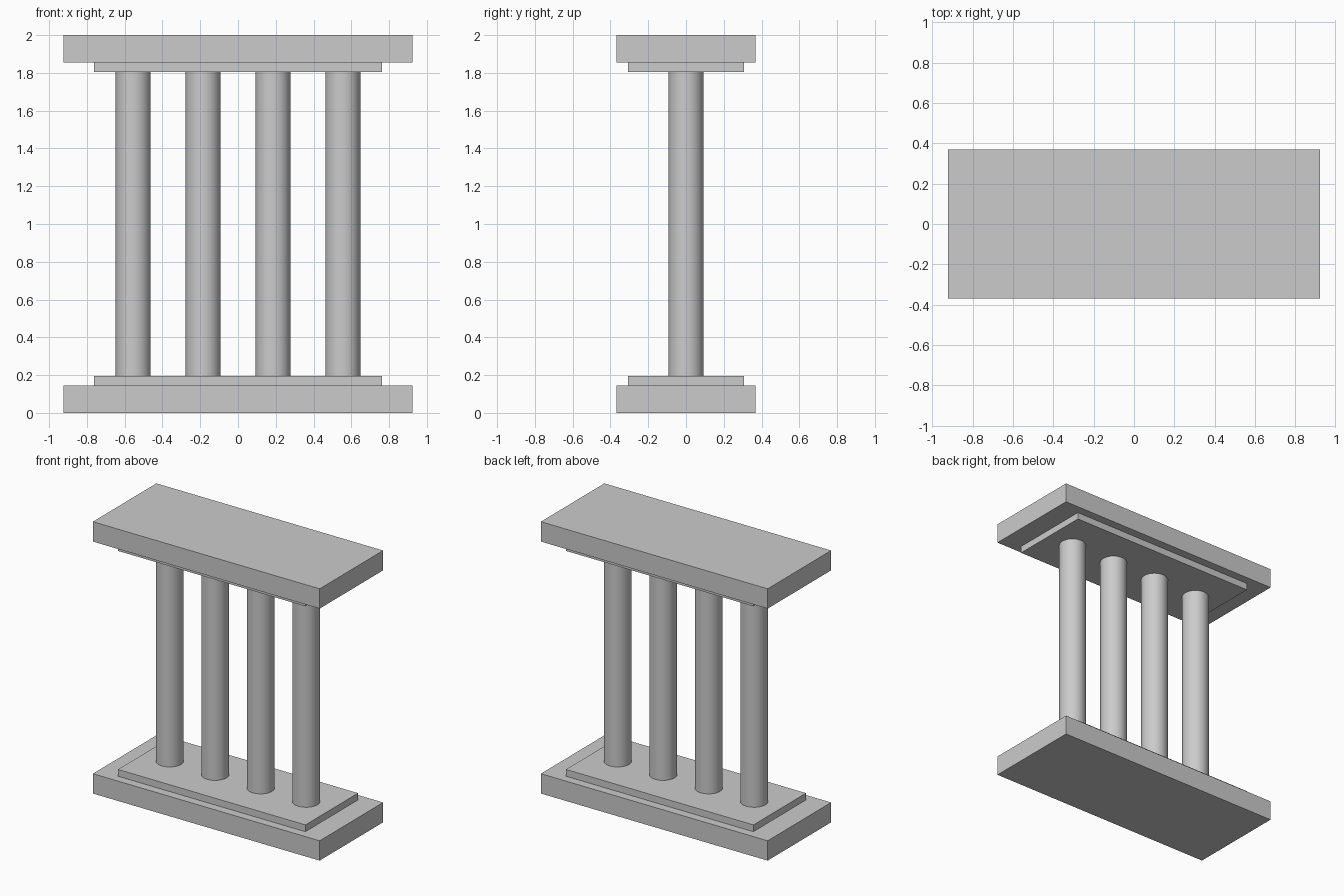
import bpy

if "Cube" in bpy.data.objects:
    bpy.data.objects.remove(bpy.data.objects["Cube"])

SLAB_Z, STEP_Z = 0.146, 0.05
HEIGHT = 2.0


def block(name, width, depth, z0, z1):
    bpy.ops.mesh.primitive_cube_add(size=1, location=(0, 0, (z0 + z1) / 2))
    ob = bpy.context.object
    ob.name = name
    ob.scale = (width, depth, z1 - z0)
    bpy.ops.object.transform_apply(location=False, rotation=False, scale=True)


# Stepped base, and the same pair of slabs mirrored at the top
step_top = SLAB_Z + STEP_Z
block("base_slab", 1.846, 0.738, 0, SLAB_Z)
block("base_step", 1.526, 0.612, SLAB_Z, step_top)
block("top_step", 1.526, 0.612, HEIGHT - step_top, HEIGHT - SLAB_Z)
block("top_slab", 1.846, 0.738, HEIGHT - SLAB_Z, HEIGHT)

# Row of four round columns
for i in range(4):
    bpy.ops.mesh.primitive_cylinder_add(
        vertices=48, radius=0.0925, depth=HEIGHT - 2 * step_top,
        location=((i - 1.5) * 0.37, 0, HEIGHT / 2))
    bpy.context.object.name = f"column_{i + 1}"
    bpy.ops.object.shade_smooth_by_angle()
